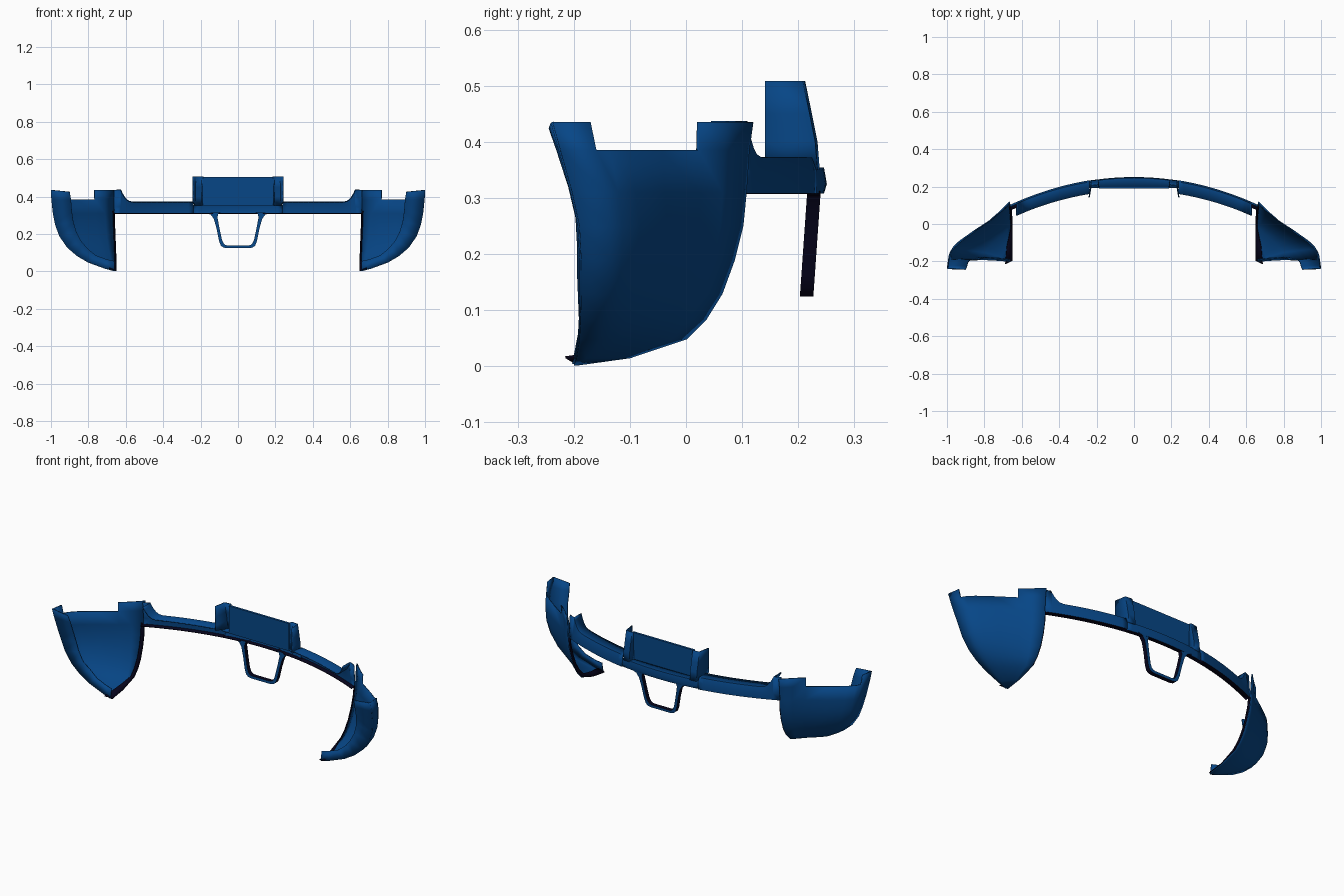
import bpy, bmesh, math

cube = bpy.data.objects.get("Cube")
if cube:
    bpy.data.objects.remove(cube, do_unlink=True)


def paint(name, colour):
    mat = bpy.data.materials.new(name)
    mat.use_nodes = True
    mat.diffuse_color = colour
    mat.node_tree.nodes["Principled BSDF"].inputs["Base Color"].default_value = colour
    return mat


blue = paint("deep_blue_paint", (0.002, 0.061, 0.24, 1))
dark = paint("dark_return_edge", (0.002, 0.0015, 0.012, 1))


def sheet(name, rows, closed=False, thick=0.006, keep=lambda r, c: True, dark_cols=()):
    """Skin rows of points, then mirror to the other side and thicken."""
    bm = bmesh.new()
    grid = [[bm.verts.new(p) for p in row] for row in rows]
    n = len(rows[0])
    for r in range(len(rows) - 1):
        for c in range(n if closed else n - 1):
            if keep(r, c):
                d = (c + 1) % n
                face = bm.faces.new((grid[r][c], grid[r][d], grid[r + 1][d], grid[r + 1][c]))
                face.material_index = int(c in dark_cols)
    bmesh.ops.delete(bm, geom=[v for v in bm.verts if not v.link_faces], context='VERTS')
    bmesh.ops.recalc_face_normals(bm, faces=bm.faces)
    mesh = bpy.data.meshes.new(name)
    bm.to_mesh(mesh)
    bm.free()
    mesh.materials.append(blue)
    if dark_cols:
        mesh.materials.append(dark)
    ob = bpy.data.objects.new(name, mesh)
    bpy.context.collection.objects.link(ob)
    for o in bpy.context.selected_objects:
        o.select_set(False)
    ob.select_set(True)
    bpy.context.view_layer.objects.active = ob
    bpy.ops.object.shade_smooth_by_angle(angle=math.radians(35))
    if thick:
        s = ob.modifiers.new("thickness", 'SOLIDIFY')
        s.thickness, s.offset = thick, 0
    m = ob.modifiers.new("mirror", 'MIRROR')
    m.use_clip = True


def bow(x):
    return 0.25 - 0.343 * x * x


# Corner panels: height, rear y, outer x, front y
stations = [(0.004, -0.195, 0.66, -0.2), (0.017, -0.1, 0.71, -0.195), (0.05, 0.0, 0.80, -0.19),
            (0.085, 0.035, 0.86, -0.188), (0.13, 0.063, 0.912, -0.187), (0.19, 0.085, 0.953, -0.187),
            (0.25, 0.1, 0.975, -0.19), (0.31, 0.106, 0.987, -0.203), (0.385, 0.111, 0.995, -0.224),
            (0.435, 0.118, 0.998, -0.238)]
across = [(0, 0), (0.15, 0.14), (0.31, 0.27), (0.6, 0.47), (0.83, 0.64), (0.93, 0.74), (0.97, 0.81), (1, 1)]
panel = []
for z, yi, xo, yf in stations:
    xi = 0.652 + 0.012 * min(1, z / 0.3)
    panel.append([(xi + (xo - xi) * f, yi + (yf - yi) * g, z) for f, g in across])
top = len(stations) - 2
sheet("corner_panel", panel, thick=0.006, keep=lambda r, c: r < top or c < 2 or c == 6)

# Dark folded edge along the inner side of each corner panel
sheet("panel_return", [[(p[0][0] - 0.003, p[0][1], p[0][2]),
                        (p[0][0] + 0.004 + 0.035 * max(0, 1 - p[0][2] / 0.05), p[0][1] - 0.02, p[0][2] + 0.012)]
                       for p in panel[:top]], thick=0.004, dark_cols=(0,))

# Wheel arch lips turned inward from the front edge of the corner panels
inner = [(0.66, 0.055), (0.70, 0.063), (0.76, 0.085), (0.802, 0.12), (0.837, 0.16), (0.864, 0.21),
         (0.88, 0.265), (0.888, 0.32), (0.893, 0.385), (0.9, 0.425)]
sheet("arch_lip", [[(xo, yf, z), (xi, yf + (0.01 if z < 0.1 else -0.004), zi)]
                   for (z, yi, xo, yf), (xi, zi) in zip(stations, inner)], thick=0.006)

# Crossbar: top shelf, outer wall and dark lower flange, rising at the ends
xs = [0.238 + i * 0.028 for i in range(12)] + [0.565, 0.585, 0.6, 0.613, 0.622, 0.628, 0.662]
rows = []
for x in xs:
    y = bow(x)
    t = 0.37 + 0.066 * max(0, min(1, (x - 0.56) / 0.068)) ** 2.5
    rows.append([(x, y - 0.07, t), (x, y - 0.008, t), (x, y, 0.345), (x, y, 0.31), (x, y - 0.028, 0.31)])
sheet("crossbar", rows, keep=lambda r, c: c > 0 or r < len(xs) - 2, dark_cols=(3,))

# Middle of the crossbar: ledge, wall and lower flange
rows = []
for i in range(9):
    x = 0.238 * i / 8
    y = bow(x)
    rows.append([(x, 0.193, 0.352), (x, y - 0.006, 0.352), (x, y - 0.002, 0.325), (x, y - 0.006, 0.31),
                 (x, y - 0.028, 0.31)])
sheet("crossbar_middle", rows, dark_cols=(3,))

# Upright plate recess: back plate, side walls and swept cheeks
sheet("recess_plate", [[(x, 0.19, 0.35), (x, 0.19, 0.505), (x, 0.203, 0.505), (x, 0.203, 0.35)]
                       for x in (0, 0.188)], closed=True, thick=0)
levels = [(0.35, 0.236), (0.40, 0.232), (0.45, 0.222), (0.508, 0.21)]
sheet("recess_side", [[(0.188, 0.198, z), (0.192, y, z), (0.228, y - 0.004, z),
                       (0.24, 0.141, max(z, 0.37))] for z, y in levels])

# Hanging loop below the middle: outer x, outer z, inner x, inner z
loop = [(0.17, 0.312, 0.09, 0.318), (0.145, 0.303, 0.104, 0.312), (0.129, 0.28, 0.11, 0.29),
        (0.115, 0.23, 0.099, 0.23), (0.102, 0.165, 0.086, 0.17), (0.092, 0.138, 0.077, 0.15),
        (0.079, 0.128, 0.069, 0.142), (0.06, 0.124, 0.055, 0.138), (0, 0.124, 0, 0.138)]


def lean(z, d):
    return 0.203 + (z - 0.125) * 0.07 + d


sheet("hanging_loop", [[(a, lean(b, 0), b), (a, lean(b, 0.024), b), (c, lean(d, 0.024), d),
                        (c, lean(d, 0), d)] for a, b, c, d in loop], closed=True, thick=0, dark_cols=(0, 2))
